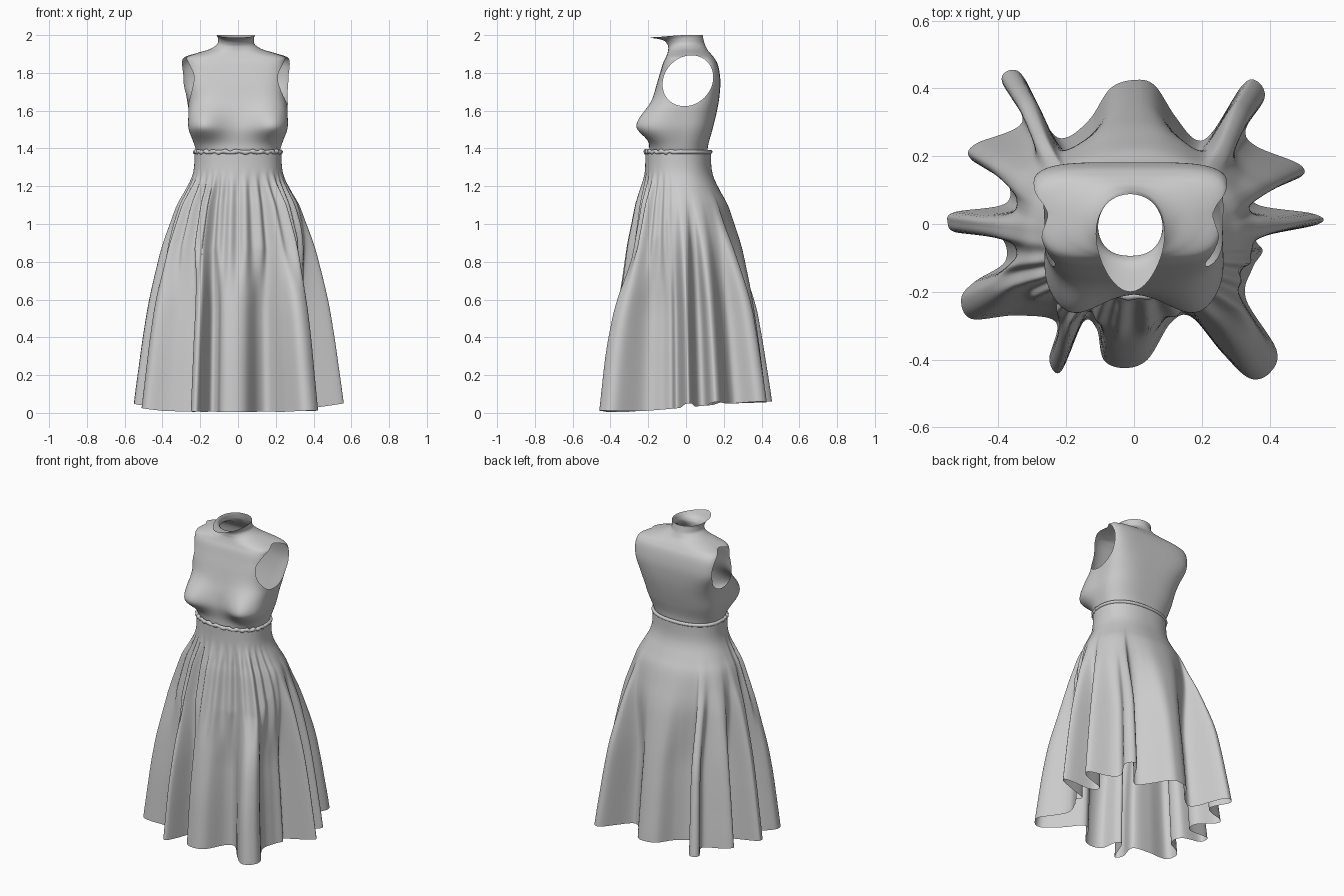
import bpy, bmesh, math, random
from mathutils import Vector

if "Cube" in bpy.data.objects:
    bpy.data.objects.remove(bpy.data.objects["Cube"])

random.seed(4)
cloth = bpy.data.materials.new("grey_cloth")
cloth.diffuse_color = (0.6, 0.6, 0.6, 1)
cloth.use_nodes = True
cloth.node_tree.nodes["Principled BSDF"].inputs["Base Color"].default_value = cloth.diffuse_color


def smooth(a, b, v):
    t = min(1, max(0, (v - a) / (b - a)))
    return t * t * (3 - 2 * t)


def spline(p, i, t):
    """Catmull-Rom value between p[i] and p[i+1]; p holds tuples."""
    n = len(p)
    a, b, c, d = (p[max(0, min(n - 1, i + k))] for k in (-1, 0, 1, 2))
    return [0.5 * (2 * q + (r - o) * t + (2 * o - 5 * q + 4 * r - s) * t * t
                   + (3 * q - o - 3 * r + s) * t ** 3) for o, q, r, s in zip(a, b, c, d)]


def loft(rings, wrap=False):
    """Skin closed rings of equal length into one sheet."""
    bm = bmesh.new()
    vs = [[bm.verts.new(p) for p in ring] for ring in rings]
    n = len(vs[0])
    for j in range(len(vs) - (0 if wrap else 1)):
        lo, hi = vs[j], vs[(j + 1) % len(vs)]
        for i in range(n):
            k = (i + 1) % n
            bm.faces.new((lo[i], lo[k], hi[k], hi[i]))
    return bm


def finish(name, bm):
    for f in bm.faces:
        f.smooth = True
    me = bpy.data.meshes.new(name)
    bm.to_mesh(me)
    bm.free()
    me.materials.append(cloth)
    ob = bpy.data.objects.new(name, me)
    bpy.context.collection.objects.link(ob)
    return ob


def section(ang, wf, wb, yf, yb, n):
    """Rounded body section, with separate front and back widths."""
    c, s = math.cos(ang), math.sin(ang)
    e = 2 / n
    x = math.copysign(abs(c) ** e, c)
    y = math.copysign(abs(s) ** e, s)
    return x * (wf + (wb - wf) * (y + 1) / 2), (yf + yb) / 2 + y * (yb - yf) / 2


# Bodice: z, front half width, back half width, front y, back y, squareness
body = [(1.36, .212, .212, -.195, .112, 2.4), (1.42, .232, .23, -.195, .118, 2.6),
        (1.50, .262, .245, -.206, .14, 3), (1.58, .262, .258, -.197, .16, 3.2),
        (1.66, .252, .28, -.176, .175, 3.6), (1.74, .25, .304, -.155, .182, 4.4),
        (1.80, .25, .31, -.137, .178, 4.6), (1.85, .25, .306, -.122, .166, 4.6),
        (1.882, .248, .288, -.107, .147, 3.9), (1.905, .195, .215, -.098, .128, 2.7),
        (1.925, .135, .145, -.094, .112, 2.2), (1.95, .102, .1, -.098, .1, 2),
        (1.972, .09, .1, -.125, .092, 2), (1.988, .08, .12, -.2, .088, 2)]
N, pts = 240, []
rings = [spline(body, i, k / 8) for i in range(len(body) - 1) for k in range(8)]
for z, *sec in rings + [body[-1]]:
    ring = []
    for i in range(N):
        x, y = section(math.tau * i / N, *sec)
        if y < 0:  # bust, fuller below and sloping away above
            tall = .07 if z < 1.52 else .1
            b = math.exp(-((abs(x) - .175) / .095) ** 2 - ((z - 1.52) / tall) ** 2)
            b *= smooth(0, .14, -y)
            y -= .072 * b
            x *= 1 + .09 * b
        # collar rim rises towards the back
        lift = smooth(1.95, 1.988, z) * .012 * smooth(-.2, 0, y)
        ring.append((x - .011 * smooth(1.6, 1.75, z), y, z + lift))
    pts.append(ring)
bm = loft(pts)

# Armholes: leaning ovals opened in the sides
CY, CZ, RY, RZ, LEAN = .01, 1.758, .133, .135, .14


def hole_dist(p):
    return math.hypot((p.y - CY - LEAN * (p.z - CZ)) / RY, (p.z - CZ) / RZ)


gone = [f for f in bm.faces if abs(f.calc_center_median().x) > .12
        and hole_dist(f.calc_center_median()) < 1]
bmesh.ops.delete(bm, geom=gone, context='FACES')
edge = [v for v in bm.verts if v.is_boundary and 1.5 < v.co.z < 1.93]
for v in edge:
    d = hole_dist(v.co)
    lean = CY + LEAN * (v.co.z - CZ)
    z = CZ + (v.co.z - CZ) / d
    v.co.y = CY + LEAN * (z - CZ) + (v.co.y - lean) / d
    v.co.z = z
# even out the armhole edges
for _ in range(4):
    new = {}
    for v in edge:
        near = [e.other_vert(v).co for e in v.link_edges if e.is_boundary]
        new[v] = v.co * .5 + sum(near, Vector()) * (.5 / len(near))
    for v, co in new.items():
        v.co = co
finish("bodice", bm)

# Skirt hem outline with its hanging folds
hem = [(.545, 0), (.53, .03), (.37, .055), (.35, .1), (.485, .135), (.49, .175),
       (.36, .23), (.33, .28), (.385, .37), (.365, .42), (.32, .41), (.23, .27),
       (.18, .25), (.12, .32), (.06, .41), (0, .425), (-.07, .4), (-.13, .31),
       (-.2, .255), (-.25, .28), (-.32, .425), (-.36, .455), (-.39, .42), (-.33, .3),
       (-.47, .235), (-.48, .19), (-.38, .13), (-.38, .06), (-.53, .035), (-.55, .005),
       (-.525, -.025), (-.4, -.035), (-.38, -.11), (-.47, -.17), (-.51, -.22),
       (-.48, -.28), (-.35, -.27), (-.23, -.29), (-.25, -.4), (-.215, -.435),
       (-.15, -.29), (-.11, -.31), (-.09, -.4), (-.03, -.425), (.04, -.4), (.11, -.29),
       (.17, -.275), (.26, -.38), (.34, -.455), (.4, -.44), (.42, -.37), (.33, -.22),
       (.35, -.13), (.38, -.08), (.37, -.04)]
H, SUB = len(hem), 8
loop = hem[-2:] + hem + hem[:3]
outline = [spline(loop, i + 2, k / SUB) for i in range(H) for k in range(SUB)]
M = len(outline)
angs = [math.atan2(outline[0][1], outline[0][0])]
for x, y in outline[1:]:
    a = math.atan2(y, x)
    angs.append(a + math.tau * round((angs[-1] - a) / math.tau))
ext = [a - math.tau for a in angs] + angs + [a + math.tau for a in angs]
W = 16
theta = [sum(ext[M + i - W:M + i + W + 1]) / (2 * W + 1) for i in range(M)]

# Skirt flare: height, spread from waist (0) to hem (1)
flare = [(1.385, 0), (1.3, .01), (1.24, .06), (1.17, .18), (1.1, .31), (1.0, .43), (.9, .54),
         (.8, .62), (.6, .75), (.4, .85), (.2, .925), (0, 1)]
pts = [spline(flare, i, k / 6) for i in range(len(flare) - 1) for k in range(6)]
waist = (.23, .23, -.215, .132, 2.3)
rings = []
for z, s in pts + [flare[-1]]:
    ring = []
    for (hx, hy), a in zip(outline, theta):
        wx, wy = section(a, *waist)
        front = smooth(-.1, .7, -math.sin(a))
        g = max(1 - smooth(.5, 1.25, z), .5 * front)
        ex, ey = .53 * math.cos(a), .42 * math.sin(a)
        # the front hangs straighter from the hips
        sy = s * (1 - .26 * front * smooth(.2, 1.15, z))
        x = wx + s * (ex + (hx - ex) * g - wx)
        y = wy + sy * (ey + (hy - ey) * g - wy)
        # gathers below the waist at the front
        win = smooth(.6, .95, z) * (1 - smooth(1.15, 1.3, z)) * front
        wave = math.sin(30 * a + 1.5 * math.sin(3 * a))
        r = 1 + .04 * win * (wave - .25)
        low = 1 - smooth(0, .5, z)
        hem_z = .004 + .05 * smooth(-.4, .4, hy) + .09 * max(0, abs(hx) - .4)
        hem_z += .04 * max(0, math.hypot(hx, hy) - .4)
        ring.append((x * r, y * r, z + low * hem_z))
    rings.append(ring)
finish("skirt", loft(rings))

# Gathered waistband roll: ruffled in front, plain behind
tube = []
for i in range(200):
    a = math.tau * i / 200
    x, y = section(a, *waist)
    f = smooth(-.2, .3, -math.sin(a))
    out = Vector((x, y + .04, 0)).normalized()
    rad = .011 + f * .002 * math.sin(34 * a) + f * random.uniform(-.001, .001)
    mid = Vector((x, y, 1.382 + f * .003 * math.sin(23 * a))) - out * .003
    tube.append([mid + rad * (out * math.cos(t) + Vector((0, 0, 1)) * math.sin(t))
                 for t in (math.tau * k / 10 for k in range(10))])
finish("waistband", loft(tube, wrap=True))
